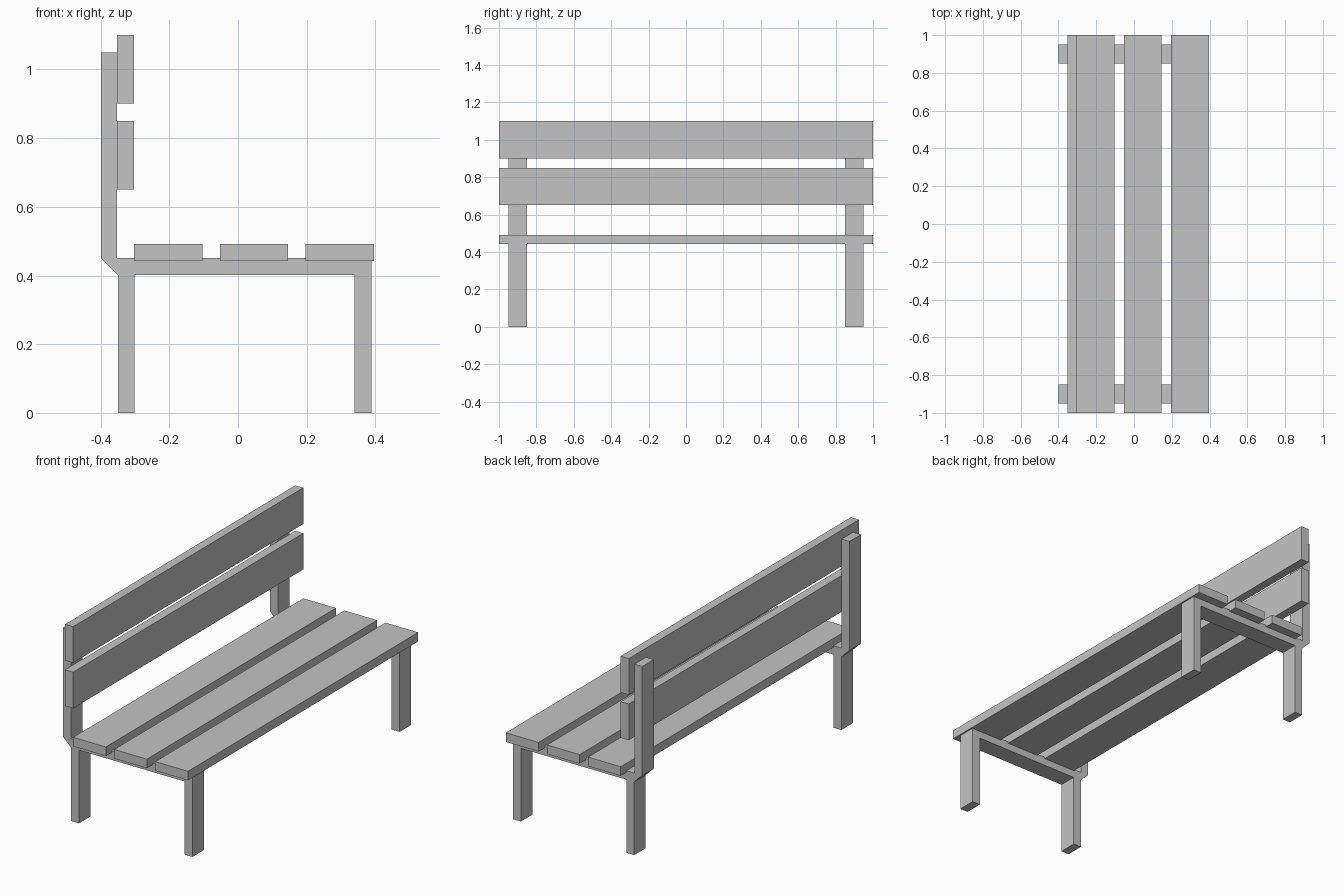
import bpy
import bmesh

old = bpy.data.objects.get("Cube")
if old:
    bpy.data.objects.remove(old, do_unlink=True)

grey = bpy.data.materials.new("plain grey")
grey.use_nodes = True
colour = (0.55, 0.55, 0.55, 1)
grey.diffuse_color = colour
grey.node_tree.nodes["Principled BSDF"].inputs["Base Color"].default_value = colour


def extrude_profile(name, profile, y0, y1):
    """Extrude a closed (x, z) outline along y."""
    bm = bmesh.new()
    face = bm.faces.new([bm.verts.new((x, y0, z)) for x, z in profile])
    result = bmesh.ops.extrude_face_region(bm, geom=[face])
    verts = [v for v in result["geom"] if isinstance(v, bmesh.types.BMVert)]
    bmesh.ops.translate(bm, verts=verts, vec=(0, y1 - y0, 0))
    bmesh.ops.recalc_face_normals(bm, faces=bm.faces)
    mesh = bpy.data.meshes.new(name)
    bm.to_mesh(mesh)
    bm.free()
    mesh.materials.append(grey)
    obj = bpy.data.objects.new(name, mesh)
    bpy.context.collection.objects.link(obj)
    return obj


def plank(name, x, z, width, height):
    """Full-length board with its lower corner at (x, z)."""
    outline = [(x, z), (x + width, z), (x + width, z + height), (x, z + height)]
    return extrude_profile(name, outline, -1, 1)


# End frames: legs, seat beam and back post in one outline
frame = [(-0.35, 0), (-0.302, 0), (-0.302, 0.402), (0.339, 0.402),
         (0.339, 0), (0.388, 0), (0.388, 0.451), (-0.352, 0.451),
         (-0.352, 1.05), (-0.399, 1.05), (-0.399, 0.451), (-0.35, 0.402)]
extrude_profile("front_frame", frame, -0.95, -0.85)
extrude_profile("rear_frame", frame, 0.85, 0.95)

# Seat boards
for i in range(3):
    plank(f"seat_board_{i + 1}", -0.303 + 0.25 * i, 0.442, 0.199, 0.05)

# Backrest boards
for name, z in (("lower", 0.651), ("upper", 0.901)):
    plank(f"{name}_back_board", -0.352, z, 0.049, 0.199)
